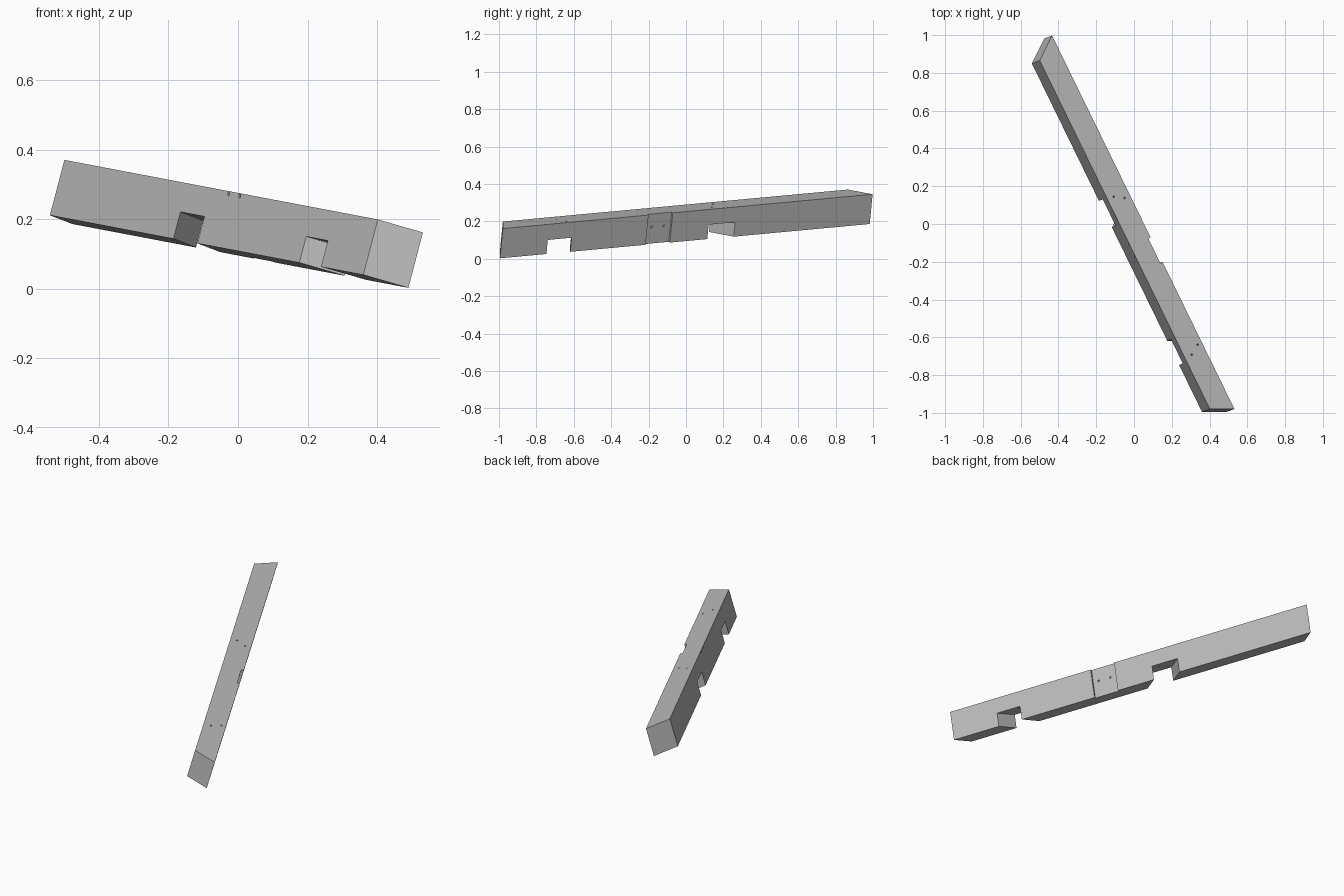
import bpy, bmesh
from mathutils import Matrix, Vector

cube = bpy.data.objects.get("Cube")
if cube:
    bpy.data.objects.remove(cube, do_unlink=True)

# Beam frame: u along the length, v across the width, w up the height
along = Vector((-0.437, 0.895, 0.083)).normalized()
across = Vector((0.86, 0.445, -0.27))
across = (across - across.dot(along) * along).normalized()
up = across.cross(along)
frame = Matrix((along, across, up)).transposed().to_4x4()
frame.translation = (0.36, -0.995, 0.04)

WIDTH, HEIGHT = 0.121, 0.165
FRONT_SKEW, BACK_SKEW = -0.06 / WIDTH, 0.088 / WIDTH
LEAN = 0.055

grey = bpy.data.materials.new("timber grey")
grey.use_nodes = True
colour = (0.5, 0.5, 0.5, 1)
grey.diffuse_color = colour
grey.node_tree.nodes["Principled BSDF"].inputs["Base Color"].default_value = colour


def finish(name, bm):
    bmesh.ops.recalc_face_normals(bm, faces=bm.faces)
    mesh = bpy.data.meshes.new(name)
    bm.to_mesh(mesh)
    bm.free()
    mesh.materials.append(grey)
    obj = bpy.data.objects.new(name, mesh)
    obj.matrix_world = frame
    bpy.context.collection.objects.link(obj)
    return obj


def prism(name, u0, u1, skew0, skew1, v0, v1, w0, w1):
    """Block whose two ends are skewed across the width and lean with height."""
    bm = bmesh.new()
    bmesh.ops.create_cube(bm, size=1)
    for vert in bm.verts:
        v = v1 if vert.co.y > 0 else v0
        w = w1 if vert.co.z > 0 else w0
        u = u1 + skew1 * v if vert.co.x > 0 else u0 + skew0 * v
        vert.co = (u + LEAN * w, v, w)
    return finish(name, bm)


def drill(name, start, end, radius=0.005):
    start, end = Vector(start), Vector(end)
    axis = end - start
    bm = bmesh.new()
    turn = axis.to_track_quat('Z', 'Y').to_matrix().to_4x4()
    place = Matrix.Translation((start + end) / 2) @ turn
    bmesh.ops.create_cone(bm, cap_ends=True, segments=10, radius1=radius,
                          radius2=radius, depth=axis.length * 1.3, matrix=place)
    return finish(name, bm)


# Beam with mitred ends
beam = prism("beam", 0, 2.06, FRONT_SKEW, BACK_SKEW, 0, WIDTH, 0, HEIGHT)

# Two underside notches and a shallow side housing
cutters = [
    prism("front_notch_cutter", 0.278, 0.42, FRONT_SKEW, FRONT_SKEW, -0.1, 0.25, -0.1, 0.078),
    prism("back_notch_cutter", 1.09, 1.248, BACK_SKEW, BACK_SKEW, -0.1, 0.25, -0.1, 0.08),
    prism("side_housing_cutter", 0.81, 0.955, 0, 0, WIDTH - 0.014, 0.25, -0.1, 0.3),
]

# Peg holes from the top into the notches
for u, v in [(0.309, 0.042), (0.342, 0.094), (1.245, 0.037), (1.213, 0.088)]:
    cutters.append(drill("top_peg_cutter", (u, v, 0.07), (u, v, HEIGHT)))

# Slanted peg holes through the side housing
for u in (0.912, 0.985):
    cutters.append(drill("side_peg_cutter", (u, 0, 0.157), (u - 0.064, 0.107, 0.092)))

for cutter in cutters:
    cutter.hide_render = True
    cutter.hide_set(True)
    cut = beam.modifiers.new(cutter.name, 'BOOLEAN')
    cut.operation = 'DIFFERENCE'
    cut.solver = 'EXACT'
    cut.object = cutter
